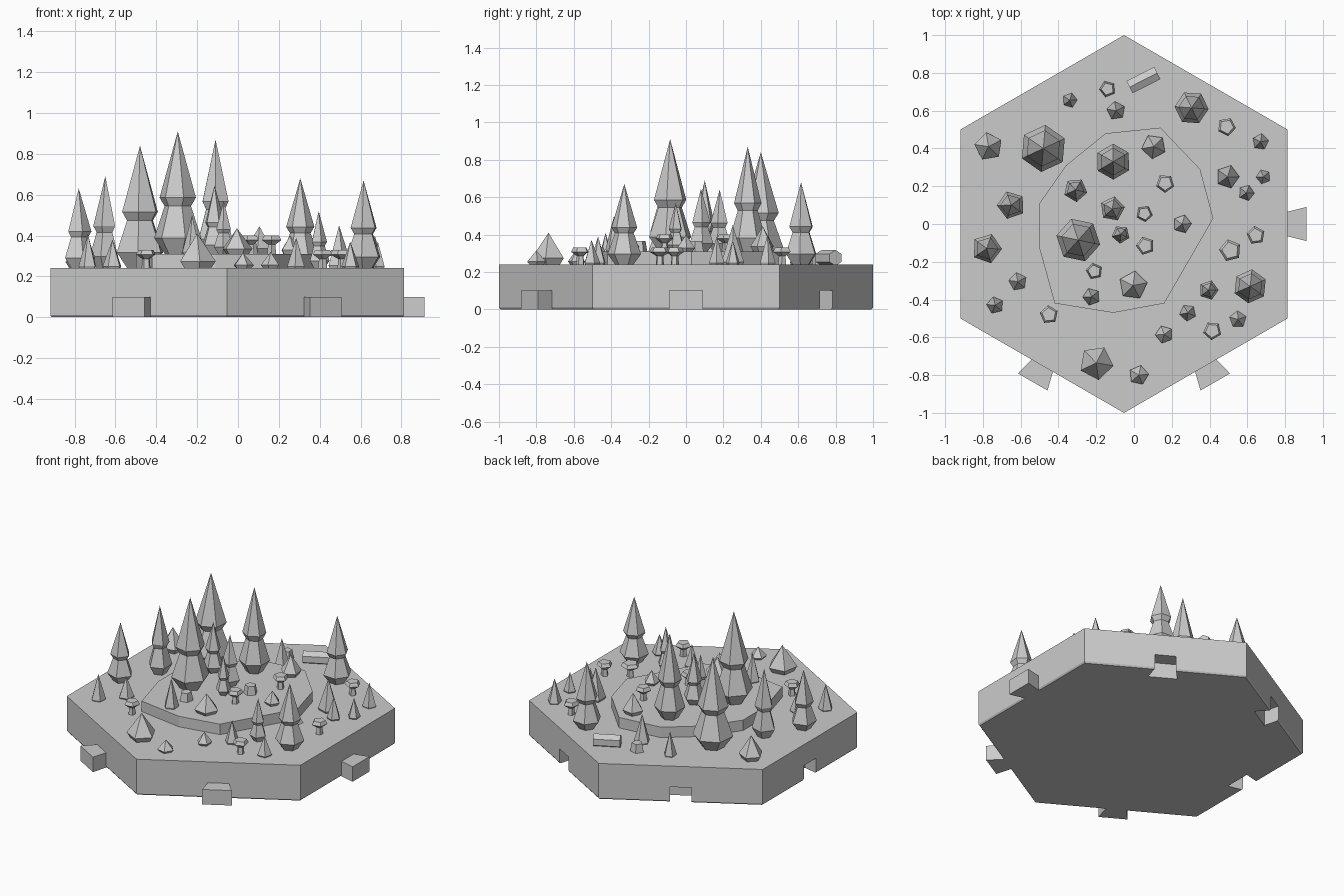
import bpy, bmesh, math, random
from mathutils import Matrix

if "Cube" in bpy.data.objects:
    bpy.data.objects.remove(bpy.data.objects["Cube"])

random.seed(4)
GROUND, TERRACE, CX = 0.24, 0.31, -0.053

stone = bpy.data.materials.new("plain_grey")
stone.diffuse_color = (0.6, 0.6, 0.6, 1)
stone.use_nodes = True
stone.node_tree.nodes["Principled BSDF"].inputs["Base Color"].default_value = stone.diffuse_color


def finish(name, bm):
    bmesh.ops.recalc_face_normals(bm, faces=bm.faces)
    me = bpy.data.meshes.new(name)
    bm.to_mesh(me)
    bm.free()
    me.materials.append(stone)
    ob = bpy.data.objects.new(name, me)
    bpy.context.collection.objects.link(ob)
    return ob


def lathe(name, profile, sides, loc, turn=0.0):
    """Stack of polygon rings given as (radius, height); radius 0 is a tip."""
    bm = bmesh.new()
    rings = []
    for r, z in profile:
        n = sides if r > 0 else 1
        rings.append([bm.verts.new((loc[0] + r * math.cos(turn + math.tau * i / sides),
                                    loc[1] + r * math.sin(turn + math.tau * i / sides),
                                    loc[2] + z)) for i in range(n)])
    for a, b in zip(rings, rings[1:]):
        for i in range(sides):
            j = (i + 1) % sides
            bm.faces.new((a[i], a[j], b[0]) if len(b) == 1 else (a[i], a[j], b[j], b[i]))
    bm.faces.new(rings[0])
    if len(rings[-1]) > 1:
        bm.faces.new(rings[-1])
    return finish(name, bm)


def prism(name, outline, z0, z1, matrix=Matrix()):
    bm = bmesh.new()
    low = [bm.verts.new(matrix @ Matrix.Translation((x, y, z0)).translation) for x, y in outline]
    high = [bm.verts.new(matrix @ Matrix.Translation((x, y, z1)).translation) for x, y in outline]
    bm.faces.new(low)
    bm.faces.new(high)
    for i in range(len(low)):
        j = (i + 1) % len(low)
        bm.faces.new((low[i], low[j], high[j], high[i]))
    return finish(name, bm)


# Hexagonal base tile with a tiny chamfer at the bottom
base = lathe("base_tile", [(0.992, 0), (1, 0.01), (1, GROUND)], 6, (CX, 0, 0), math.pi / 6)

# Dovetail tabs on three edges, matching slots cut into the other three
A = 0.866
for k in range(6):
    ang = math.radians((0, -60, -120, 60, 120, 180)[k])
    m = Matrix.Translation((CX, 0, 0)) @ Matrix.Rotation(ang, 4, 'Z')
    if k < 3:
        prism("joining_tab", [(A - 0.008, -0.063), (A + 0.1, -0.09),
                              (A + 0.1, 0.09), (A - 0.008, 0.063)], 0, 0.1, m)
    else:
        cutter = prism("slot_cutter", [(A + 0.02, -0.06), (A - 0.1, -0.09),
                                       (A - 0.1, 0.09), (A + 0.02, 0.06)], -0.05, 0.1, m)
        cutter.hide_render = True
        cutter.hide_set(True)
        mod = base.modifiers.new("slot", 'BOOLEAN')
        mod.operation = 'DIFFERENCE'
        mod.solver = 'EXACT'
        mod.object = cutter

# Raised terrace
prism("terrace", [(0.14, 0.51), (0.35, 0.29), (0.42, 0.03), (0.16, -0.42), (-0.11, -0.47),
                  (-0.42, -0.42), (-0.50, -0.13), (-0.50, 0.11), (-0.36, 0.31), (-0.15, 0.48)],
      GROUND - 0.02, TERRACE)

TREE = [(0.55, 0), (1, 0.13), (0.56, 0.39), (0.77, 0.46), (0, 1)]
BUSH = [(0.75, 0), (1, 0.2), (0, 1)]
CONE = [(0.9, 0), (1, 0.06), (0, 1)]


def plant(name, shape, items, floor):
    # each item: x, y, radius, tip height
    for x, y, r, tip in items:
        h = tip - floor
        lathe(name, [(pr * r, pz * h) for pr, pz in shape], 6 if r > 0.085 and shape is TREE else 5,
              (x, y, floor), random.uniform(0, math.tau))


# Two-tier firs
plant("fir_tree", TREE, [(-0.48, 0.40, 0.125, 0.84), (-0.65, 0.10, 0.076, 0.69),
                         (-0.78, -0.13, 0.081, 0.63), (0.305, 0.615, 0.09, 0.68),
                         (0.615, -0.33, 0.09, 0.67), (0.395, -0.35, 0.053, 0.52)], GROUND)
plant("fir_tree", TREE, [(-0.11, 0.33, 0.095, 0.87), (-0.295, -0.085, 0.118, 0.91),
                         (-0.31, 0.18, 0.064, 0.64), (-0.115, 0.08, 0.067, 0.645),
                         (-0.07, -0.055, 0.049, 0.57)], TERRACE)

# Squat pointed bushes
plant("bush", BUSH, [(-0.77, 0.41, 0.076, 0.395), (-0.20, -0.735, 0.092, 0.41),
                     (0.16, -0.585, 0.048, 0.32), (0.025, -0.8, 0.053, 0.315)], GROUND)
plant("bush", BUSH, [(0.105, 0.41, 0.066, 0.445), (-0.005, -0.325, 0.077, 0.435),
                     (0.255, 0.0, 0.05, 0.40)], TERRACE)

# Slim saplings
plant("sapling", CONE, [(0.495, 0.25, 0.063, 0.45), (0.595, 0.165, 0.043, 0.39),
                        (0.685, 0.25, 0.039, 0.37), (0.67, 0.435, 0.044, 0.40),
                        (0.285, -0.47, 0.045, 0.39), (0.55, -0.505, 0.046, 0.37),
                        (-0.615, -0.305, 0.049, 0.38), (-0.735, -0.43, 0.046, 0.41),
                        (-0.34, 0.655, 0.04, 0.40), (-0.095, 0.6, 0.05, 0.43)], GROUND)
plant("sapling", CONE, [(-0.225, -0.385, 0.047, 0.50)], TERRACE)

# Mushrooms: thin stem, flared cap, bevelled flat top
for x, y, z in [(0.49, 0.515, GROUND), (0.645, -0.06, GROUND), (0.51, -0.14, GROUND),
                (0.415, -0.565, GROUND), (-0.45, -0.48, GROUND),
                (0.165, 0.215, TERRACE), (0.06, -0.115, TERRACE)]:
    s = 1.2 if (x, y) == (0.51, -0.14) else 1.0
    lathe("mushroom", [(0.023, 0), (0.019, 0.045), (0.05 * s, 0.068), (0.038 * s, 0.09)],
          5, (x, y, z), random.uniform(0, math.tau))

# Tree stumps
for x, y, z in [(-0.14, 0.715, GROUND), (0.055, 0.055, TERRACE), (-0.21, -0.25, TERRACE)]:
    lathe("stump", [(0.044, 0), (0.034, 0.055)], 5, (x, y, z), random.uniform(0, math.tau))

# Fallen log: six-sided prism lying on its flat
bm = bmesh.new()
bmesh.ops.create_cone(bm, cap_ends=True, segments=6, radius1=0.042, radius2=0.042, depth=0.165,
                      matrix=Matrix.Translation((0.05, 0.762, 0.275))
                      @ Matrix.Rotation(math.radians(27), 4, 'Z')
                      @ Matrix.Rotation(math.pi / 2, 4, 'Y'))
bmesh.ops.rotate(bm, verts=bm.verts, cent=(0.05, 0.762, 0.275),
                 matrix=Matrix.Rotation(math.radians(30), 3,
                                        (math.cos(math.radians(27)), math.sin(math.radians(27)), 0)))
finish("fallen_log", bm)
